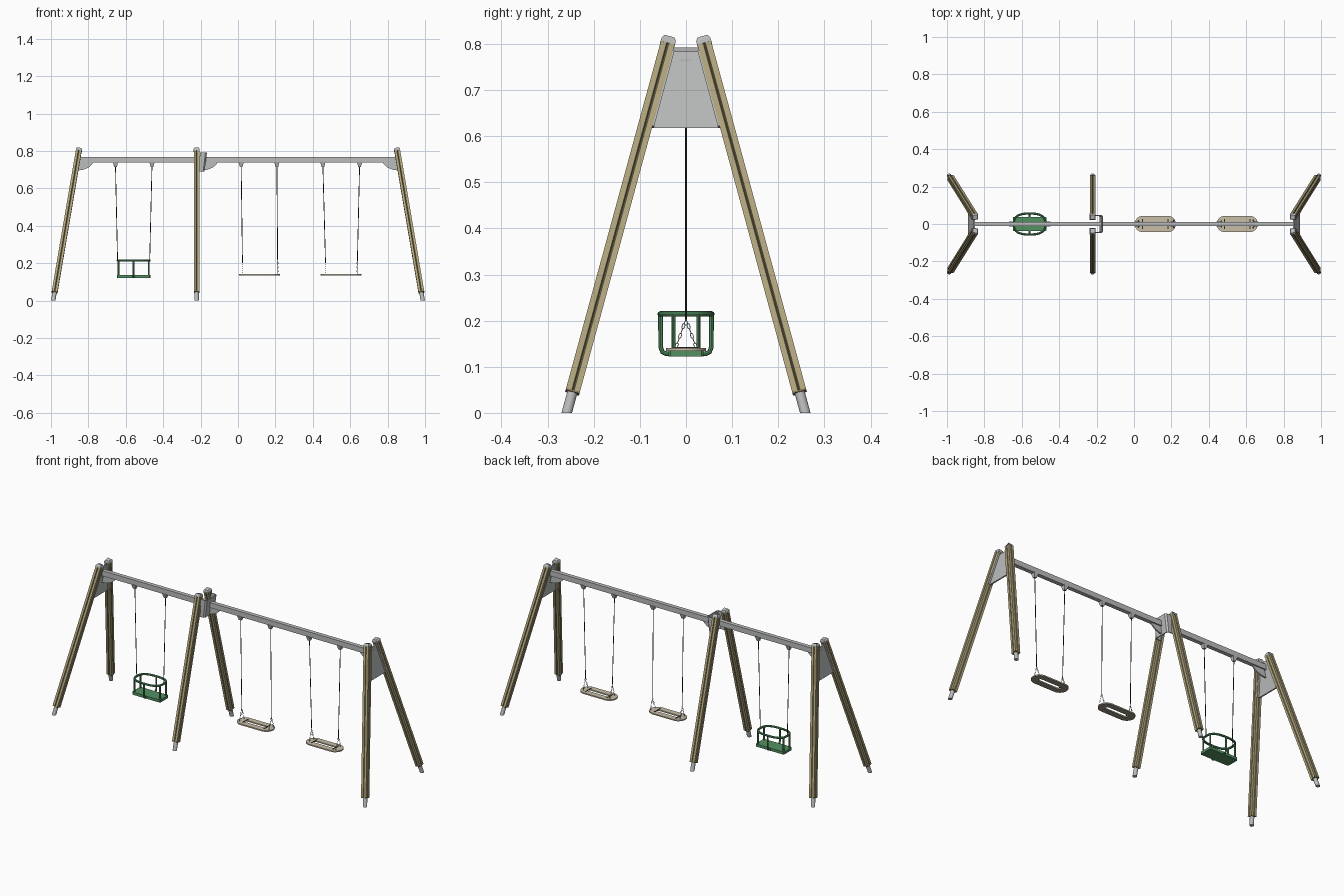
import bpy, bmesh, math
from mathutils import Matrix, Vector

cube = bpy.data.objects.get("Cube")
if cube:
    bpy.data.objects.remove(cube)


def material(name, *rgb):
    m = bpy.data.materials.new(name)
    m.use_nodes = True
    m.diffuse_color = (*rgb, 1)
    m.node_tree.nodes["Principled BSDF"].inputs["Base Color"].default_value = (*rgb, 1)
    return m


WOOD = material("tan wood", .46, .395, .215)
GROOVE = material("brown groove", .25, .21, .11)
STEEL = material("grey steel", .50, .51, .505)
CHAIN = material("dark chain", .025, .025, .025)
SEAT = material("beige seat", .58, .51, .39)
UNDER = material("dark seat underside", .33, .29, .22)
GREEN = material("green plastic", .085, .28, .12)


def finish(name, bm, *mats, smooth=False):
    bmesh.ops.recalc_face_normals(bm, faces=bm.faces)
    me = bpy.data.meshes.new(name)
    bm.to_mesh(me)
    bm.free()
    for m in mats:
        me.materials.append(m)
    ob = bpy.data.objects.new(name, me)
    bpy.context.collection.objects.link(ob)
    if smooth:
        bpy.ops.object.select_all(action='DESELECT')
        ob.select_set(True)
        bpy.context.view_layer.objects.active = ob
        bpy.ops.object.shade_smooth_by_angle()


def add_prism(bm, pts, frame, length, top=1.0):
    """Extrude a 2D outline along the frame's z; returns the side faces."""
    a = [bm.verts.new(frame @ Vector((x, y, 0))) for x, y in pts]
    b = [bm.verts.new(frame @ Vector((x * top, y * top, length))) for x, y in pts]
    bm.faces.new(a)
    bm.faces.new(b)
    n = len(pts)
    return [bm.faces.new((a[i], a[(i + 1) % n], b[(i + 1) % n], b[i])) for i in range(n)]


def along(p, q):
    """Frame at p with z toward q and x kept close to world x."""
    d = (q - p).normalized()
    v = d.cross(Vector((1, 0, 0))).normalized()
    u = v.cross(d)
    return Matrix.Translation(p) @ Matrix((u, v, d)).transposed().to_4x4()


def circle(r, n):
    return [(r * math.cos(math.tau * i / n), r * math.sin(math.tau * i / n)) for i in range(n)]


def add_rod(bm, p, q, r, n=8):
    p, q = Vector(p), Vector(q)
    add_prism(bm, circle(r, n), along(p, q), (q - p).length)


def rect(hx, hy):
    return [(-hx, -hy), (hx, -hy), (hx, hy), (-hx, hy)]


def tube(name, pts, r, mat, closed=False):
    cu = bpy.data.curves.new(name, 'CURVE')
    cu.dimensions = '3D'
    cu.bevel_depth = r
    cu.bevel_resolution = 2
    cu.use_fill_caps = True
    sp = cu.splines.new('POLY')
    sp.points.add(len(pts) - 1)
    for s, p in zip(sp.points, pts):
        s.co = (*p, 1)
    sp.use_cyclic_u = closed
    ob = bpy.data.objects.new(name, cu)
    cu.materials.append(mat)
    bpy.context.collection.objects.link(ob)
    bpy.ops.object.select_all(action='DESELECT')
    ob.select_set(True)
    bpy.context.view_layer.objects.active = ob
    bpy.ops.object.convert(target='MESH')
    bpy.ops.object.shade_smooth_by_angle()


# Square post outline with a V groove in each side
H = .0155
SIDE = [(-H, -H), (-.0026, -H), (0, -.0115), (.0026, -H)]
POST = []
for k in range(4):
    c, s = round(math.cos(k * math.pi / 2)), round(math.sin(k * math.pi / 2))
    POST += [(c * x - s * y, s * x + c * y) for x, y in SIDE]


def leg(name, foot, head):
    foot, head = Vector(foot), Vector(head)
    frame, length = along(foot, head), (head - foot).length
    low = .05
    bm = bmesh.new()
    sides = add_prism(bm, POST, frame @ Matrix.Translation((0, 0, low)), length - low - .015)
    for i, f in enumerate(sides):
        f.material_index = 1 if i % 4 in (1, 2) else 0
    finish(name + "_post", bm, WOOD, GROOVE)
    # Pipe foot cut level with the ground
    level = frame.copy()
    level.col[0], level.col[1] = (1, 0, 0, 0), (0, 1, 0, 0)
    bm = bmesh.new()
    add_prism(bm, circle(.0115, 16), level, low)
    finish(name + "_foot", bm, STEEL, smooth=True)
    bm = bmesh.new()
    add_prism(bm, rect(H, H), frame @ Matrix.Translation((0, 0, low - .004)), .004)
    finish(name + "_base_plate", bm, GROOVE)
    bm = bmesh.new()
    add_prism(bm, rect(.016, .016), frame @ Matrix.Translation((0, 0, length - .016)), .008)
    add_prism(bm, rect(.016, .016), frame @ Matrix.Translation((0, 0, length - .008)), .008, .7)
    finish(name + "_cap", bm, STEEL)


# Three A-frames
for label, x0, x1 in (("right", -.988, -.849), ("middle", -.221, -.221), ("left", .988, .849)):
    for end, s in (("front", -1), ("back", 1)):
        leg(f"{label}_{end}_leg", (x0, s * .2585, 0), (x1, s * .036, .815))

# Top beam
bm = bmesh.new()
add_prism(bm, rect(.862, .0115), Matrix.Translation((0, 0, .737)), .03)
finish("top_beam", bm, STEEL)

XZ = Matrix.Rotation(math.pi / 2, 4, 'X')


def gusset(name, x, sx):
    pts = [(0, .745), (.075, .745), (.073, .731), (.05, .711), (.02, .699), (-.012, .695)]
    bm = bmesh.new()
    add_prism(bm, [(x + sx * a, b) for a, b in pts], Matrix.Translation((0, .004, 0)) @ XZ, .008)
    finish(name, bm, STEEL)


# End brackets: leaning plate with flanges against the legs
for label, s in (("right", -1), ("left", 1)):
    bm = bmesh.new()
    outline = [(-.071, .618), (.071, .618), (.027, .784), (-.027, .784)]
    rings = [[bm.verts.new((s * (.988 - .1706 * z + t), y, z)) for y, z in outline] for t in (-.004, .004)]
    for r in rings:
        bm.faces.new(r)
    for i in range(4):
        j = (i + 1) % 4
        bm.faces.new((rings[0][i], rings[0][j], rings[1][j], rings[1][i]))
    for side in (-1, 1):
        lo = Vector((s * (.988 - .1706 * .62), side * .0715, .62))
        hi = Vector((s * (.988 - .1706 * .783), side * .0275, .783))
        add_prism(bm, rect(.014, .002), along(lo, hi), (hi - lo).length)
    finish(label + "_end_bracket", bm, STEEL)
    gusset(label + "_gusset", s * .85, -s)

# Middle bracket: C-shaped bent plate wrapped round the beam
outer = [(-.208, .049), (-.18, .049), (-.172, .041)]
inner = [(-.208, .044), (-.182, .044), (-.177, .039)]
outline = outer + [(x, -y) for x, y in reversed(outer)] + [(x, -y) for x, y in inner] + inner[::-1]
bm = bmesh.new()
lean = Matrix.Identity(4)
lean[0][2] = .13
add_prism(bm, outline, Matrix.Translation((-.007, 0, .69)) @ lean, .102)
finish("middle_bracket", bm, STEEL)
gusset("middle_gusset", -.185, 1)


def stadium(hx, hy, n=24):
    pts = []
    for i in range(n):
        a = math.tau * (i + .5) / n
        cx = math.copysign(hx - hy, math.cos(a))
        pts.append((cx + hy * math.cos(a), hy * math.sin(a)))
    return pts


def hanging(name, tops, bottoms, z_end):
    """Beam hangers and straight chain runs."""
    for side, xt, xb in zip(("right", "left"), tops, bottoms):
        bm = bmesh.new()
        add_prism(bm, rect(.007, .007), Matrix.Translation((xt, 0, .714)), .026, 2)
        finish(f"{name}_{side}_hanger", bm, STEEL)
        bm = bmesh.new()
        add_rod(bm, (xt, 0, .716), (xb, 0, z_end), .002, 6)
        finish(f"{name}_{side}_chain", bm, CHAIN)


# Flat swings: slotted seat, chains that split into linked pairs
for name, cx, tops, bottoms in (("middle_swing", .114, (.017, .208), (.024, .212)),
                                ("left_swing", .552, (.454, .65), (.468, .638))):
    hanging(name, tops, bottoms, .2)
    bm = bmesh.new()
    rim, slot = stadium(.11, .044), stadium(.072, .011)
    loops = [[bm.verts.new((cx + x, y, z)) for x, y in pts]
             for pts, z in ((rim, .134), (rim, .141), (slot, .141), (slot, .134))]
    for k in range(4):
        a, b = loops[k], loops[(k + 1) % 4]
        for i in range(len(a)):
            j = (i + 1) % len(a)
            f = bm.faces.new((a[i], a[j], b[j], b[i]))
            f.material_index = 1 if k == 3 else 0
    finish(name + "_seat", bm, SEAT, UNDER, smooth=True)
    bm = bmesh.new()
    for xb in bottoms:
        for s in (-1, 1):
            p, q = Vector((xb, 0, .204)), Vector((xb, s * .022, .141))
            frame, size = along(p, q), (q - p).length / 6
            for i in range(6):
                turn = Matrix.Translation((0, 0, size * i)) @ Matrix.Rotation(i * math.pi / 2, 4, 'Z')
                link = [frame @ turn @ Vector((.0028 * u, 0, size * w)) for u, w in
                        ((0, -.1), (1, .2), (1, .8), (0, 1.1), (-1, .8), (-1, .2))]
                for k in range(6):
                    add_rod(bm, link[k], link[(k + 1) % 6], .0009, 4)
    finish(name + "_lower_chains", bm, STEEL)
    bm = bmesh.new()
    for s in (-1, 1):
        add_prism(bm, rect(.002, .027), Matrix.Translation((cx + s * .068, 0, .14)), .003)
    finish(name + "_seat_bars", bm, CHAIN)

# Toddler swing: base, top rail, hoop and corner posts
CX = -.558
hanging("toddler_swing", (-.655, -.46), (CX - .086, CX + .086), .217)
bm = bmesh.new()
add_prism(bm, [(-.09, -.034), (-.086, -.038), (.086, -.038), (.09, -.034),
               (.09, .034), (.086, .038), (-.086, .038), (-.09, .034)],
          Matrix.Translation((CX, 0, .122)), .015)
finish("toddler_base", bm, GREEN)


def rail(a):
    c, s = math.cos(a), math.sin(a)
    return (CX + math.copysign(.085 * abs(c) ** .75, c), math.copysign(.056 * abs(s) ** .75, s), .2145)


tube("toddler_top_rail", [rail(math.tau * i / 40) for i in range(40)], .006, GREEN, True)
hoop = [(.055, .215), (.055, .143), (.051, .132), (.042, .128)]
tube("toddler_hoop", [(CX, y, z) for y, z in hoop] + [(CX, -y, z) for y, z in reversed(hoop)], .0052, GREEN)
bm = bmesh.new()
for sx in (-1, 1):
    for sy in (-1, 1):
        add_rod(bm, (CX + sx * .081, sy * .027, .13), (CX + sx * .081, sy * .027, .215), .0045, 10)
finish("toddler_corner_posts", bm, GREEN, smooth=True)
